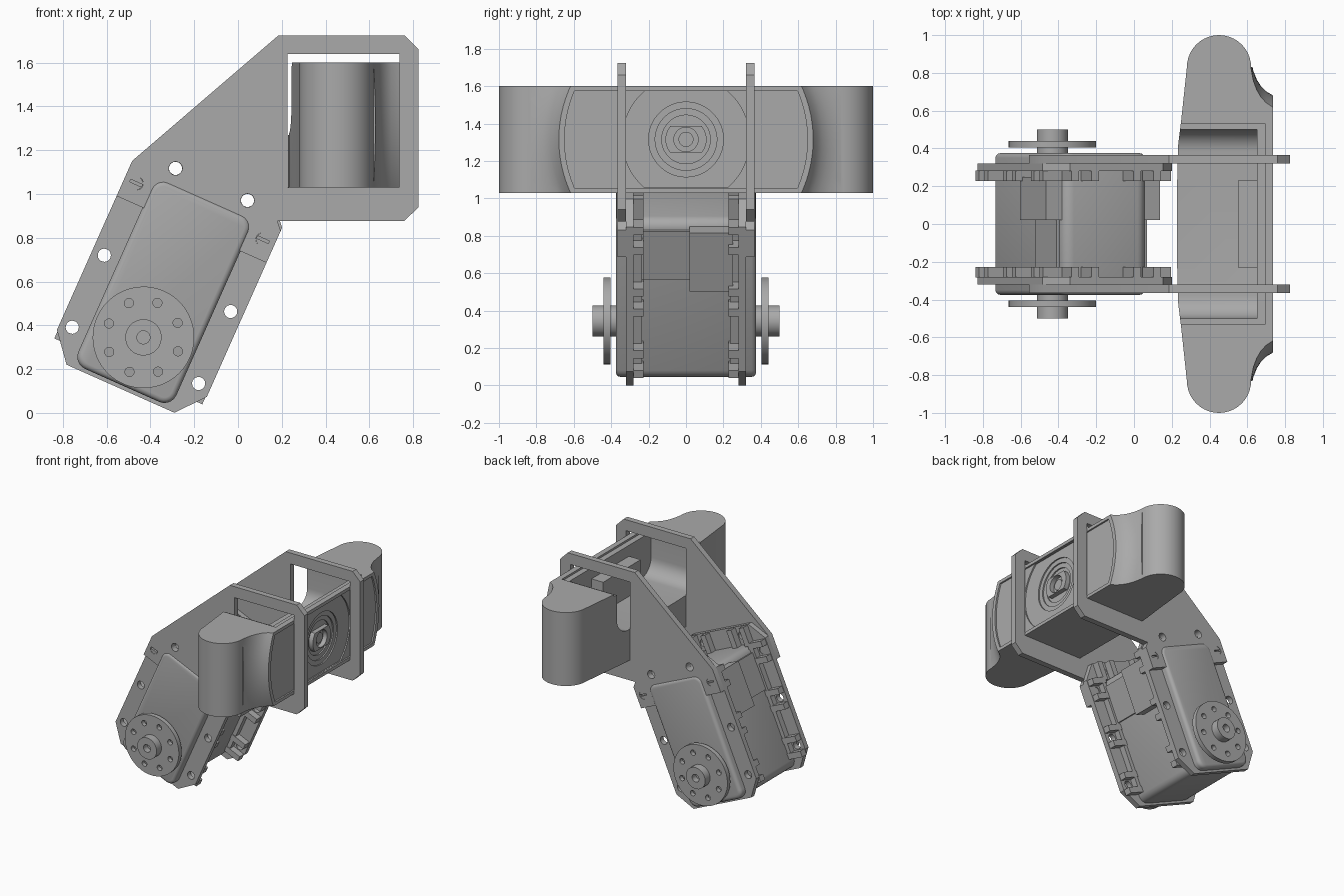
import bpy, bmesh
from math import sin, cos, pi, radians
from mathutils import Matrix, Vector

if "Cube" in bpy.data.objects:
    bpy.data.objects.remove(bpy.data.objects["Cube"], do_unlink=True)

grey = bpy.data.materials.new("plain_grey")
grey.use_nodes = True
grey.diffuse_color = (0.4, 0.4, 0.4, 1)
grey.node_tree.nodes["Principled BSDF"].inputs["Base Color"].default_value = (0.4, 0.4, 0.4, 1)

# Tilted frame of the servo: origin on the output shaft
TILT = Matrix.Translation((-0.432, 0, 0.345)) @ Matrix.Rotation(radians(24), 4, 'Y')


def tilted(v, u):
    p = TILT @ Vector((v, 0, u))
    return p.x, p.z


def shade(me):
    me.shade_smooth()
    me.set_sharp_from_angle(angle=radians(32))


def finish(name, bm, matrix=None):
    bmesh.ops.recalc_face_normals(bm, faces=bm.faces)
    me = bpy.data.meshes.new(name)
    bm.to_mesh(me)
    bm.free()
    if matrix:
        me.transform(matrix)
    me.materials.append(grey)
    shade(me)
    ob = bpy.data.objects.new(name, me)
    bpy.context.collection.objects.link(ob)
    return ob


def prism(name, pts, d0, d1, axis='Y', matrix=None):
    """Extrude a flat outline between two depths along an axis."""
    place = {'X': lambda a, b, d: (d, a, b), 'Y': lambda a, b, d: (a, d, b),
             'Z': lambda a, b, d: (a, b, d)}[axis]
    bm = bmesh.new()
    low = [bm.verts.new(place(a, b, d0)) for a, b in pts]
    high = [bm.verts.new(place(a, b, d1)) for a, b in pts]
    bm.faces.new(low)
    bm.faces.new(high)
    for i in range(len(pts)):
        j = (i + 1) % len(pts)
        bm.faces.new((low[i], low[j], high[j], high[i]))
    return finish(name, bm, matrix)


def circle(r, a=0, b=0, n=32, clip=9):
    """Round outline, optionally flattened at top and bottom."""
    pts = []
    for i in range(n):
        t = 2 * pi * (i + 0.5) / n
        h = r * sin(t)
        if abs(h) > clip:
            continue
        pts.append((t, a + r * cos(t), b + h))
    if clip < r:
        w = (r * r - clip * clip) ** 0.5
        for s, q in ((1, 1), (-1, 1), (-1, -1), (1, -1)):
            from_angle = Vector((1, 0)).angle_signed(Vector((s * w, -q * clip))) % (2 * pi)
            pts.append((from_angle, a + s * w, b + q * clip))
    return [(x, y) for _, x, y in sorted(pts)]


def rect(a0, a1, b0, b1):
    return [(a0, b0), (a1, b0), (a1, b1), (a0, b1)]


def cut(ob, tool, op='DIFFERENCE'):
    mod = ob.modifiers.new("cut", 'BOOLEAN')
    mod.operation, mod.object, mod.solver = op, tool, 'EXACT'
    deps = bpy.context.evaluated_depsgraph_get()
    me = bpy.data.meshes.new_from_object(ob.evaluated_get(deps))
    ob.modifiers.clear()
    ob.data = me
    shade(me)
    bpy.data.objects.remove(tool, do_unlink=True)


def rounded_box(name, v0, v1, y0, y1, u0, u1, corner, rim):
    bm = bmesh.new()
    bmesh.ops.create_cube(bm, size=1)
    bmesh.ops.scale(bm, vec=(v1 - v0, y1 - y0, u1 - u0), verts=bm.verts)
    bmesh.ops.translate(bm, vec=((v0 + v1) / 2, (y0 + y1) / 2, (u0 + u1) / 2), verts=bm.verts)
    along = [e for e in bm.edges if abs(e.verts[0].co.y - e.verts[1].co.y) > 0.01]
    bmesh.ops.bevel(bm, geom=along, offset=corner, segments=5, profile=0.5, affect='EDGES')
    ends = [e for e in bm.edges if abs(e.verts[0].co.y - e.verts[1].co.y) < 0.001
            and min(abs(e.verts[0].co.y - y) for y in (y0, y1)) < 0.001]
    bmesh.ops.bevel(bm, geom=ends, offset=rim, segments=3, profile=0.5, affect='EDGES')
    return finish(name, bm, TILT)


# Servo case with raised covers on both narrow sides
rounded_box("servo_case", -0.245, 0.245, -0.375, 0.375, -0.24, 0.695, 0.06, 0.025)
for s, side in ((1, "left"), (-1, "right")):
    prism(side + "_cable_cover", rect(s * 0.2, s * 0.33, 0.32, 0.66), 0.02, 0.25, matrix=TILT)
    prism(side + "_low_cover", rect(s * 0.2, s * 0.262, 0.36, 0.64), -0.23, 0.02, matrix=TILT)

side_holes = [(q * 0.316, u) for q in (1, -1) for u in (-0.09, 0.27, 0.63)]
top_holes = [(q * 0.18, 0.765) for q in (1, -1)]
half = [(0.27, -0.257), (0.375, -0.13), (0.375, 0.715), (0.27, 0.835)]
flange_outline = half + [(-v, u) for v, u in reversed(half)]
bracket_outline = [(0.185, 1.725), (0.76, 1.725), (0.825, 1.66), (0.825, 0.94), (0.76, 0.877),
                   (0.18, 0.877), tilted(0.375, 0.70), tilted(0.375, 0.54),
                   tilted(-0.375, 0.54), tilted(-0.375, 0.716)]

for s, side in ((-1, "front"), (1, "back")):
    # Mounting flange with its bolt holes
    flange = prism(side + "_flange", flange_outline, s * 0.28, s * 0.32, matrix=TILT)
    bracket = prism(side + "_bracket", bracket_outline, s * 0.32, s * 0.365)
    cut(bracket, prism("window", rect(0.226, 0.738, 1.03, 1.64), s * 0.2, s * 0.5))
    for v, u in side_holes + top_holes:
        cut(flange, prism("bolt", circle(0.03, v, u, 20), s * 0.2, s * 0.5, matrix=TILT))
        if u > 0.5:
            cut(bracket, prism("bolt", circle(0.031, v, u, 20), s * 0.2, s * 0.5, matrix=TILT))

    # Paired lugs around each hole on the inner side of the flange
    for i, (v, u) in enumerate(side_holes):
        q = 1 if v > 0 else -1
        for k in (-1, 1):
            c = u + k * 0.058
            prism(f"{side}_lug_{i}", rect(q * 0.24, q * 0.37, c - 0.022, c + 0.022),
                  s * 0.228, s * 0.282, matrix=TILT)
    for i, (v, u) in enumerate(top_holes):
        for k in (-1, 1):
            c = v + k * 0.058
            prism(f"{side}_top_lug_{i}", rect(c - 0.022, c + 0.022, 0.69, 0.83),
                  s * 0.228, s * 0.282, matrix=TILT)
    for q in (-1, 1):
        prism(side + "_flange_rail", rect(q * 0.24, q * 0.275, -0.13, 0.7),
              s * 0.235, s * 0.282, matrix=TILT)
        # Slotted screws holding the bracket
        screw = prism(side + "_screw", circle(0.031, q * 0.317, 0.63, 20),
                      s * 0.285, s * 0.362, matrix=TILT)
        cut(screw, prism("slot", rect(q * 0.317 - 0.05, q * 0.317 + 0.05, 0.624, 0.636),
                         s * 0.345, s * 0.4, matrix=TILT))

    # Output horn: disc, hub and ring of holes
    disc = prism(side + "_horn_disc", circle(0.232, n=64), s * 0.405, s * 0.44, matrix=TILT)
    for k in range(8):
        t = radians(45 * k + 47)
        cut(disc, prism("hole", circle(0.021, 0.17 * cos(t), 0.17 * sin(t), 16),
                        s * 0.39, s * 0.46, matrix=TILT))
    hub = prism(side + "_horn_hub", circle(0.083), s * 0.36, s * 0.5, matrix=TILT)
    cut(hub, prism("bore", circle(0.03, n=20), s * 0.45, s * 0.6, matrix=TILT))

# Camera head: round-ended plan shape
MID = 1.315
lobe = [(0.45 + 0.17 * cos(t), 0.83 + 0.17 * sin(t)) for t in (pi * i / 20 for i in range(21))]
side_half = [(0.737, 0.83)] + lobe + [(0.25, 0.55), (0.234, 0.42), (0.228, 0.2)]
head = prism("camera_head", side_half + [(x, -y) for x, y in reversed(side_half)],
             1.03, 1.6, 'Z')

# Turned shape that gives the front its circular, concave shoulders
bm = bmesh.new()
curve = [(0, 0), (0, 1.5), (0.59, 1.5), (0.62, 0.87), (0.632, 0.81), (0.65, 0.765),
         (0.672, 0.73), (0.70, 0.702), (0.737, 0.68), (0.737, 0)]
verts = [bm.verts.new((x, r, 0)) for x, r in curve]
edges = [bm.edges.new(p) for p in zip(verts, verts[1:])]
bmesh.ops.spin(bm, geom=verts + edges, cent=(0, 0, 0), axis=(1, 0, 0), angle=2 * pi, steps=96)
bmesh.ops.remove_doubles(bm, verts=bm.verts, dist=0.0005)
cut(head, finish("shoulders", bm, Matrix.Translation((0, 0, MID))), 'INTERSECT')

# Open tray in the top and back, with a shallow ledge around it
fillet = [(0.38 + 0.12 * sin(t), 1.39 - 0.12 * cos(t)) for t in (pi / 2 * i / 8 for i in range(9))]
tray = fillet + [(0.5, 1.7)]
cut(head, prism("tray", tray + [(-y, z) for y, z in reversed(tray)], 0.1, 0.65, 'X'))
cut(head, prism("ledge", rect(0.1, 0.695, -0.53, 0.53), 1.585, 1.7, 'Z'))
prism("tray_block", rect(0.55, 0.655, -0.23, 0.23), 1.26, 1.5, 'Z')

# Recessed front panel and stepped lens rings
for r, depth, clip in ((0.65, 0.725, 0.26), (0.34, 0.715, 0.258), (0.2, 0.705, 9),
                       (0.165, 0.695, 9), (0.13, 0.685, 9)):
    cut(head, prism("step", circle(r, 0, MID, 64, clip), depth, 0.8, 'X'))
lens = prism("lens_block", circle(0.11, 0, MID, 48, 0.072), 0.67, 0.72, 'X')
cut(lens, prism("lens_bore", circle(0.065, 0, MID), 0.68, 0.8, 'X'))
prism("lens_core", circle(0.04, 0, MID), 0.67, 0.7, 'X')
